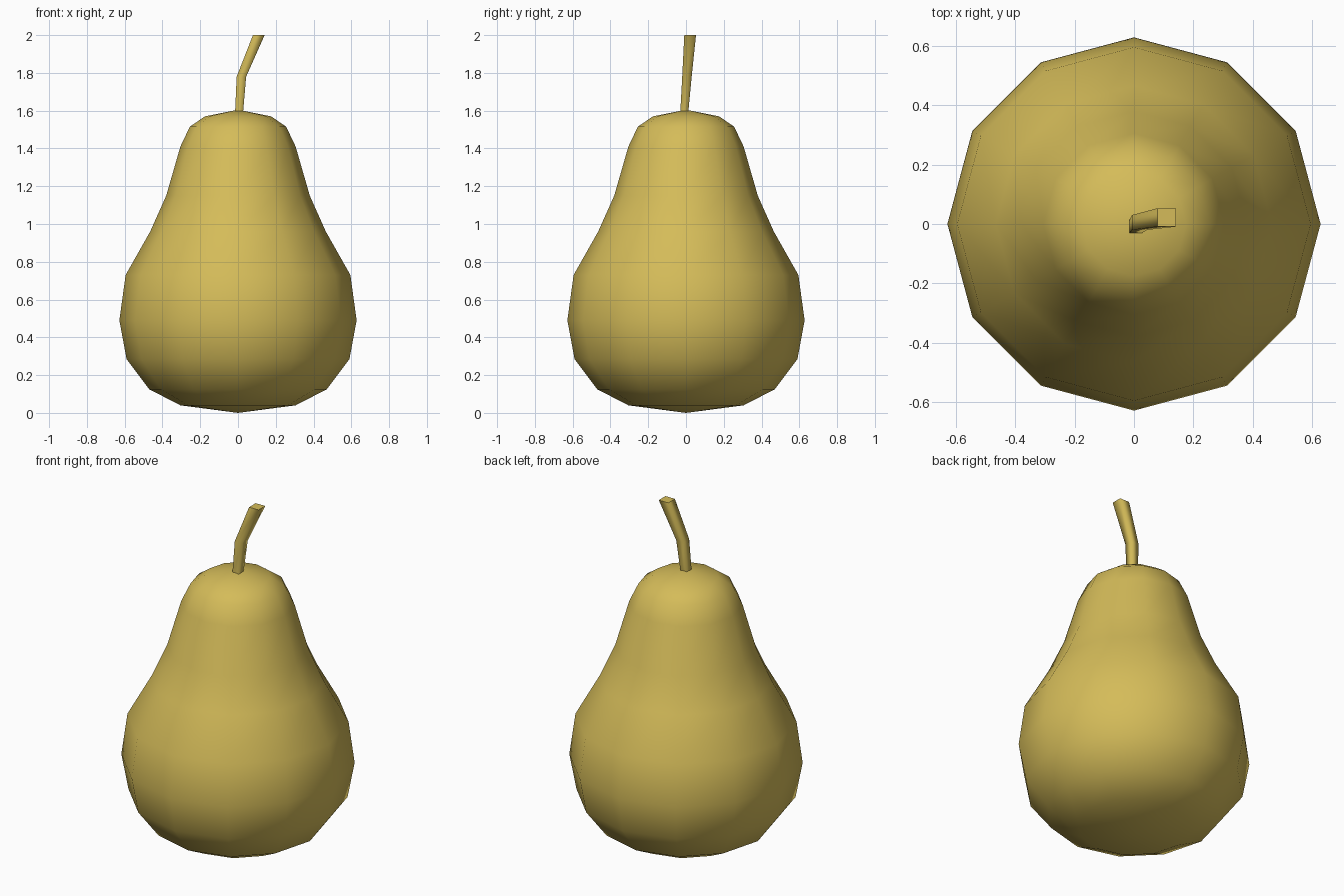
import bpy
import bmesh
from math import cos, sin, tau

cube = bpy.data.objects.get("Cube")
if cube:
    bpy.data.objects.remove(cube, do_unlink=True)

# One skin colour for the fruit and its stem
skin = bpy.data.materials.new("golden yellow")
skin.use_nodes = True
colour = (0.66, 0.50, 0.10, 1)
skin.diffuse_color = colour
skin.node_tree.nodes["Principled BSDF"].inputs["Base Color"].default_value = colour


def finish(bm, name):
    bmesh.ops.recalc_face_normals(bm, faces=bm.faces)
    mesh = bpy.data.meshes.new(name)
    bm.to_mesh(mesh)
    bm.free()
    mesh.materials.append(skin)
    obj = bpy.data.objects.new(name, mesh)
    bpy.context.collection.objects.link(obj)
    return obj


def bridge(bm, rings):
    """Join consecutive vertex rings with smooth quads."""
    for low, high in zip(rings, rings[1:]):
        n = len(low)
        for i in range(n):
            j = (i + 1) % n
            bm.faces.new((low[i], low[j], high[j], high[i])).smooth = True


# Fruit body: twelve-sided lathe of (radius, height)
SIDES = 12
profile = [(0.305, 0.04), (0.47, 0.125), (0.59, 0.285), (0.628, 0.49),
           (0.595, 0.73), (0.465, 0.96), (0.38, 1.15), (0.305, 1.41),
           (0.255, 1.515), (0.175, 1.57)]
bm = bmesh.new()
rings = [[bm.verts.new((r * cos(tau * i / SIDES), r * sin(tau * i / SIDES), z))
          for i in range(SIDES)] for r, z in profile]
bridge(bm, rings)
for ring, z in ((rings[0], 0), (rings[-1], 1.605)):
    tip = bm.verts.new((0, 0, z))
    for i in range(SIDES):
        bm.faces.new((ring[i], ring[(i + 1) % SIDES], tip)).smooth = True
finish(bm, "fruit_body")

# Stem: bent square rod of (x, y, z, half width), with flat end caps
path = [(0.005, -0.01, 1.58, 0.021), (0.018, 0.005, 1.78, 0.025),
        (0.11, 0.022, 2.0, 0.031)]
corners = [(-1, -1), (1, -1), (1, 1), (-1, 1)]
bm = bmesh.new()
rings = [[bm.verts.new((x + w * u, y + w * v, z)) for u, v in corners]
         for x, y, z, w in path]
bridge(bm, rings)
for ring in (rings[0], rings[-1]):
    cap = bm.faces.new(ring)
    for edge in cap.edges:
        edge.smooth = False
finish(bm, "stem")
